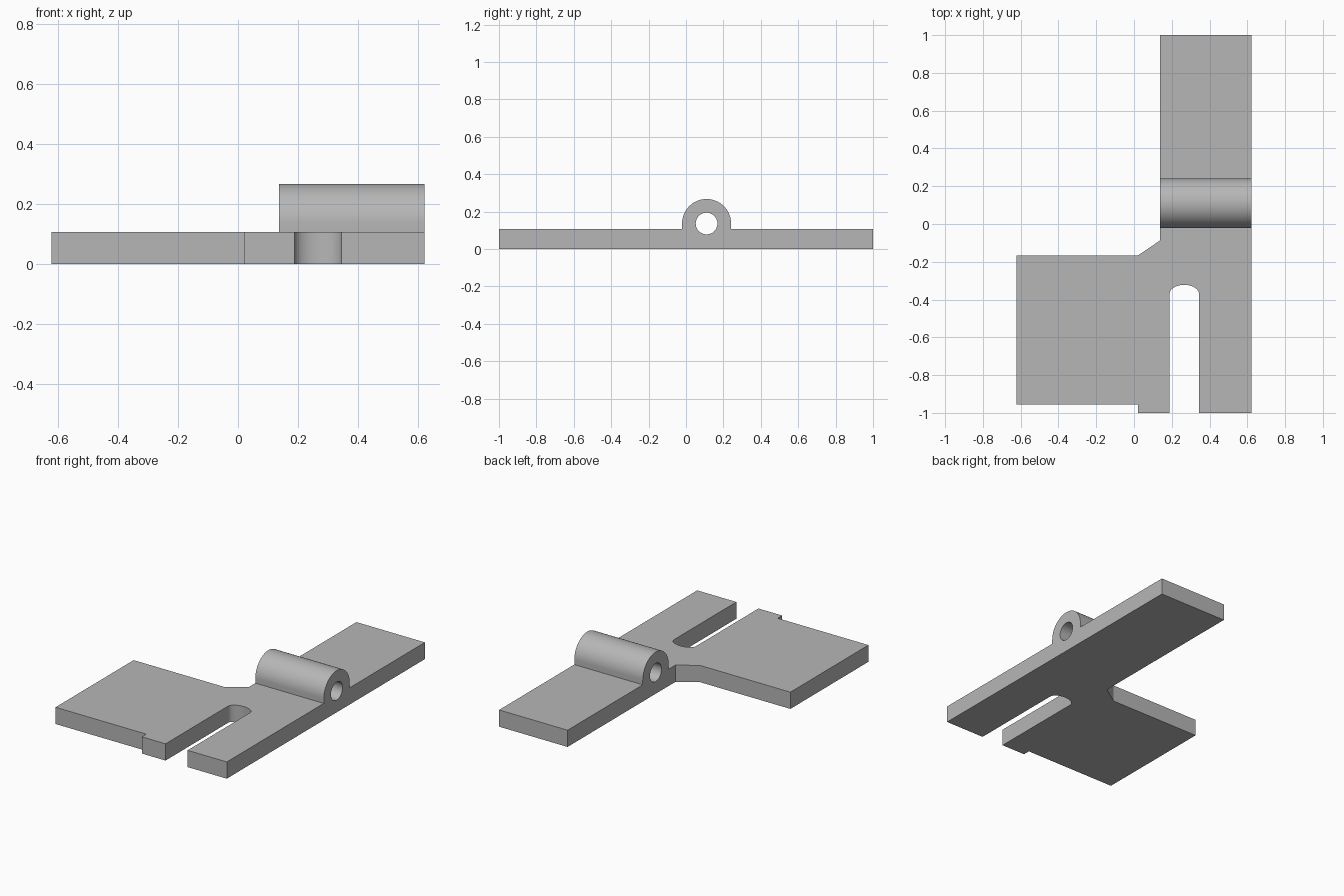
import bpy, bmesh
from math import cos, sin, pi, radians
from mathutils import Vector

cube = bpy.data.objects.get("Cube")
if cube:
    bpy.data.objects.remove(cube, do_unlink=True)

THICK = 0.107                 # plate thickness
LEFT, RIGHT = 0.137, 0.621    # long strip edges in x
PIN_Y, PIN_Z = 0.11, 0.136    # knuckle axis

grey = bpy.data.materials.new("plain grey")
grey.use_nodes = True
grey.diffuse_color = (0.47, 0.47, 0.47, 1)
grey.node_tree.nodes["Principled BSDF"].inputs["Base Color"].default_value = grey.diffuse_color


def arc(cx, cy, rx, ry, start, end, steps):
    """Points along an elliptical arc."""
    angles = [start + (end - start) * i / steps for i in range(steps + 1)]
    return [(cx + rx * cos(a), cy + ry * sin(a)) for a in angles]


def prism(name, points, direction):
    """Solid made by extruding a closed outline."""
    bm = bmesh.new()
    face = bm.faces.new([bm.verts.new(p) for p in points])
    top = bmesh.ops.extrude_face_region(bm, geom=[face])
    verts = [g for g in top["geom"] if isinstance(g, bmesh.types.BMVert)]
    bmesh.ops.translate(bm, verts=verts, vec=Vector(direction))
    bmesh.ops.recalc_face_normals(bm, faces=bm.faces)
    mesh = bpy.data.meshes.new(name)
    bm.to_mesh(mesh)
    bm.free()
    mesh.materials.append(grey)
    obj = bpy.data.objects.new(name, mesh)
    bpy.context.collection.objects.link(obj)
    return obj


def combine(target, tool, operation):
    """Apply a boolean and remove the helper."""
    mod = target.modifiers.new(operation.lower(), 'BOOLEAN')
    mod.operation, mod.object, mod.solver = operation, tool, 'EXACT'
    bpy.context.view_layer.objects.active = target
    bpy.ops.object.modifier_apply(modifier=mod.name)
    bpy.data.objects.remove(tool, do_unlink=True)


# Flat plate: long strip, side wing, chamfered inner corner and rounded slot
slot = [(0.188, -1)] + arc(0.266, -0.37, 0.078, 0.048, pi, 0, 20) + [(0.344, -1)]
outline = ([(-0.621, -0.955), (0.02, -0.955), (0.02, -1)] + slot +
           [(RIGHT, -1), (RIGHT, 1), (LEFT, 1), (LEFT, -0.088),
            (0.02, -0.167), (-0.621, -0.167)])
plate = prism("hinge_plate", [(x, y, 0) for x, y in outline], (0, 0, THICK))

# Knuckle: round-topped barrel across the strip
side = arc(PIN_Y, PIN_Z, 0.131, 0.131, 0, pi, 48)
side += [(PIN_Y - 0.131, 0.05), (PIN_Y + 0.131, 0.05)]
knuckle = prism("knuckle", [(LEFT, y, z) for y, z in side], (RIGHT - LEFT, 0, 0))
combine(plate, knuckle, 'UNION')

# Pin hole through the knuckle
ring = arc(PIN_Y, PIN_Z, 0.058, 0.058, 0, 2 * pi, 48)[:-1]
pin_hole = prism("pin_hole_cutter", [(LEFT - 0.1, y, z) for y, z in ring], (0.8, 0, 0))
pin_hole.hide_render = True
combine(plate, pin_hole, 'DIFFERENCE')

# Smooth round surfaces, crisp edges
bpy.ops.object.select_all(action='DESELECT')
plate.select_set(True)
bpy.context.view_layer.objects.active = plate
bpy.ops.object.shade_smooth_by_angle(angle=radians(30))
